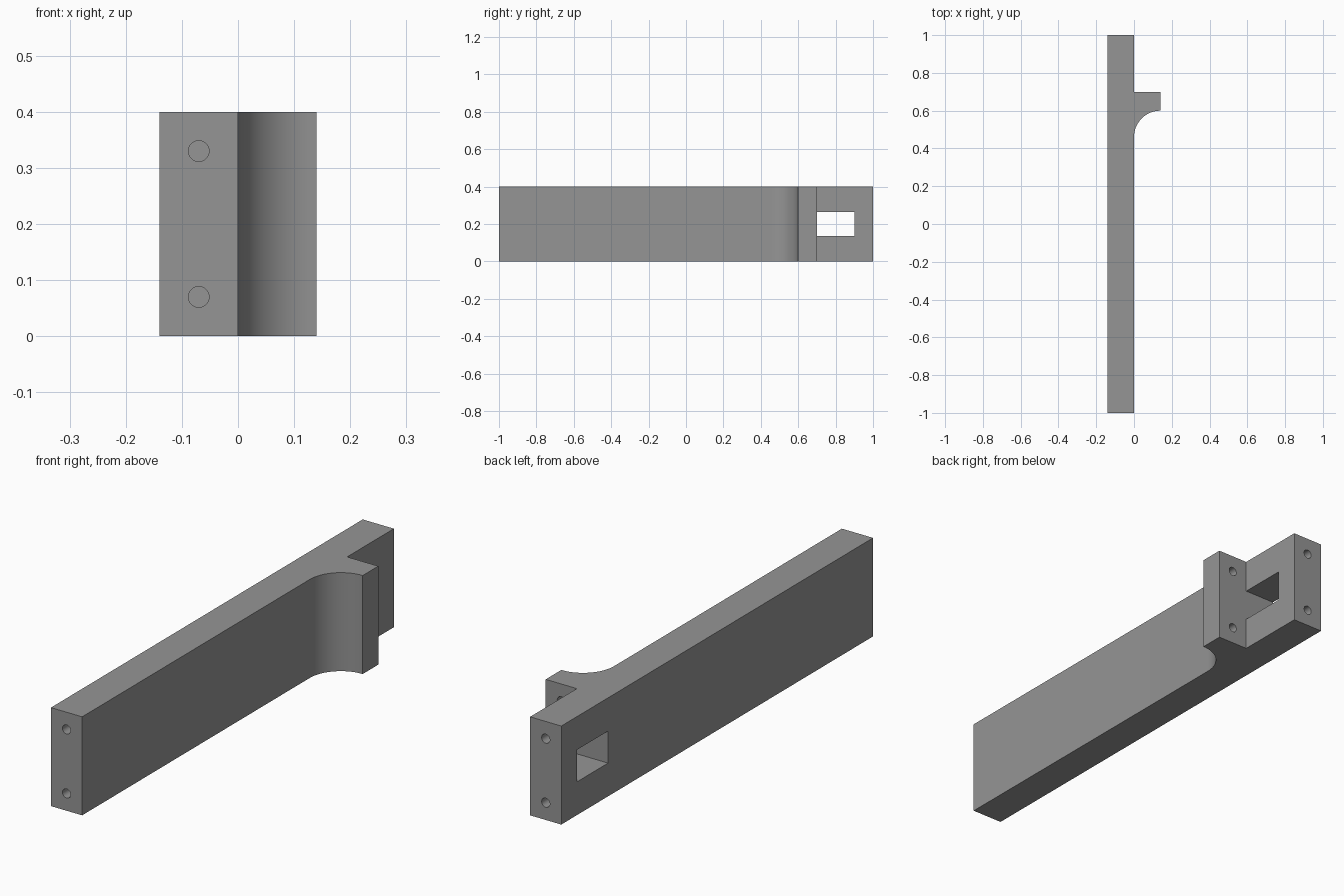
import bpy, bmesh, math
from mathutils import Matrix

if "Cube" in bpy.data.objects:
    bpy.data.objects.remove(bpy.data.objects["Cube"])

HEIGHT = 0.4
grey = bpy.data.materials.new("plain grey")
grey.diffuse_color = (0.3, 0.3, 0.3, 1)
grey.use_nodes = True
grey.node_tree.nodes["Principled BSDF"].inputs["Base Color"].default_value = grey.diffuse_color


def make_object(name, bm):
    bmesh.ops.recalc_face_normals(bm, faces=bm.faces)
    mesh = bpy.data.meshes.new(name)
    bm.to_mesh(mesh)
    bm.free()
    mesh.materials.append(grey)
    obj = bpy.data.objects.new(name, mesh)
    bpy.context.collection.objects.link(obj)
    return obj


def cut(target, cutter):
    cutter.hide_render = True
    cutter.hide_viewport = True
    mod = target.modifiers.new(cutter.name, 'BOOLEAN')
    mod.operation = 'DIFFERENCE'
    mod.solver = 'EXACT'
    mod.object = cutter


# Bar with a side lug, blended to the bar by a concave quarter round
R, STEPS = 0.14, 24
arc = [(R - R * math.cos(a), 0.46 + R * math.sin(a))
       for a in (math.pi / 2 * i / STEPS for i in range(STEPS + 1))]
outline = [(-0.14, -1), (0, -1)] + arc + [(0.14, 0.7), (0, 0.7), (0, 1), (-0.14, 1)]
bm = bmesh.new()
base = bm.faces.new([bm.verts.new((x, y, 0)) for x, y in outline])
top = bmesh.ops.extrude_face_region(bm, geom=[base])["geom"]
bmesh.ops.translate(bm, vec=(0, 0, HEIGHT),
                    verts=[v for v in top if isinstance(v, bmesh.types.BMVert)])
bracket = make_object("bracket_bar", bm)

# Rectangular window through the bar, flush with the back of the lug
bm = bmesh.new()
bmesh.ops.create_cube(bm, size=1, matrix=Matrix.Translation((-0.07, 0.8, 0.2))
                      @ Matrix.Diagonal((0.2, 0.2, 0.13, 1)))
cut(bracket, make_object("window_cutter", bm))

# Blind bolt holes in both bar ends and in the back of the lug
bm = bmesh.new()
for x, face_y, depth in ((-0.07, -1, 0.1), (-0.07, 1, 0.1), (0.07, 0.7, 0.08)):
    for z in (0.07, HEIGHT - 0.07):
        bmesh.ops.create_cone(
            bm, cap_ends=True, segments=32, radius1=0.0185, radius2=0.0185, depth=2 * depth,
            matrix=Matrix.Translation((x, face_y, z)) @ Matrix.Rotation(math.pi / 2, 4, 'X'))
cut(bracket, make_object("bolt_hole_cutter", bm))

# Bake the cuts, then smooth only the rounded surfaces
bpy.context.view_layer.objects.active = bracket
bracket.select_set(True)
for mod in list(bracket.modifiers):
    bpy.ops.object.modifier_apply(modifier=mod.name)
for helper in [o for o in bpy.data.objects if o != bracket]:
    bpy.data.objects.remove(helper)
bpy.ops.object.shade_smooth_by_angle(angle=math.radians(30))
